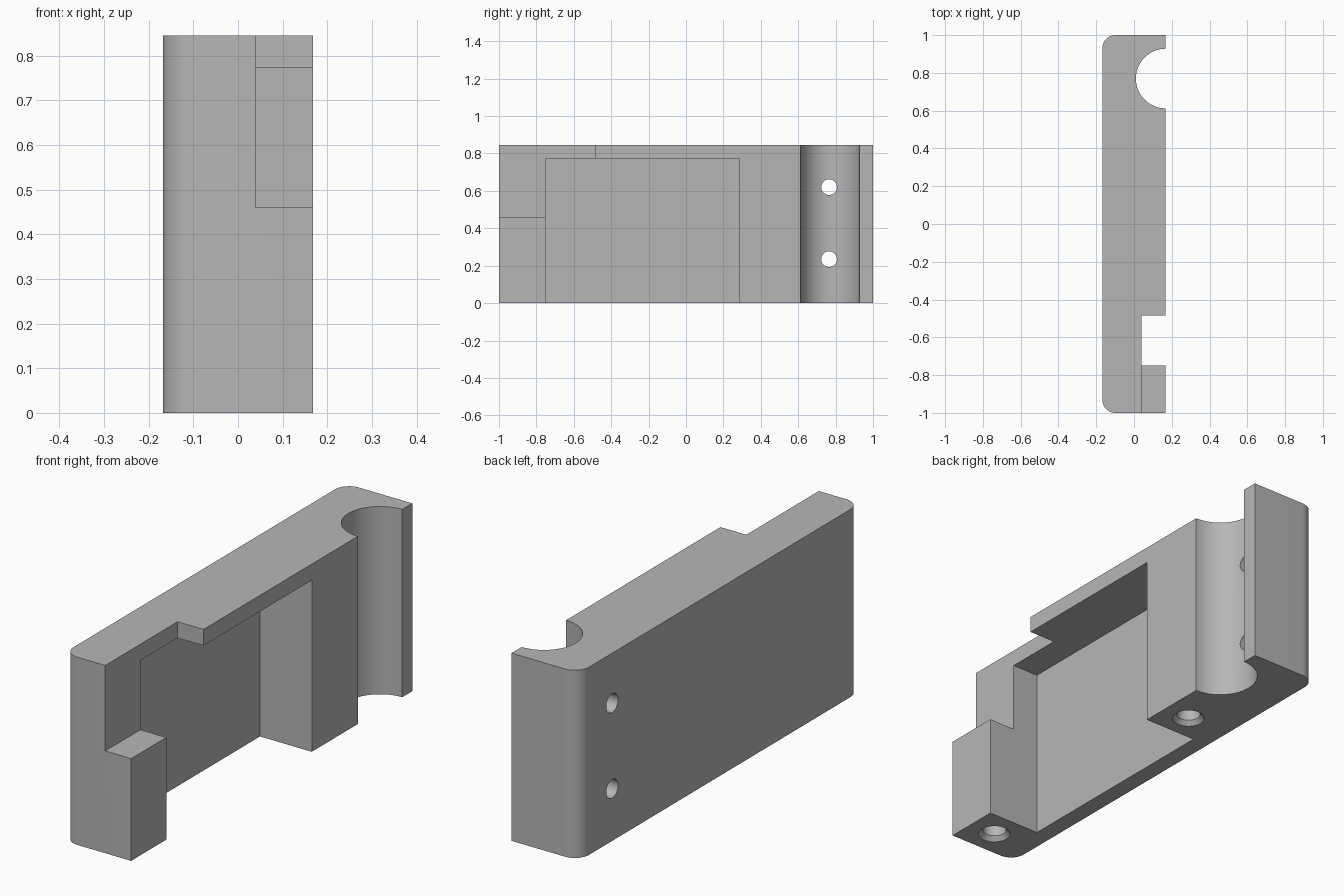
import bpy, bmesh
from math import pi, cos, sin
from mathutils import Matrix, Vector

cube = bpy.data.objects.get("Cube")
if cube:
    bpy.data.objects.remove(cube, do_unlink=True)

X0, X1, TOP = -0.168, 0.168, 0.845
CORNER = 0.07

grey = bpy.data.materials.new("plain grey")
grey.use_nodes = True
grey.diffuse_color = (0.47, 0.47, 0.47, 1)
grey.node_tree.nodes["Principled BSDF"].inputs["Base Color"].default_value = grey.diffuse_color


def make_object(name, bm):
    bmesh.ops.recalc_face_normals(bm, faces=bm.faces)
    mesh = bpy.data.meshes.new(name)
    bm.to_mesh(mesh)
    bm.free()
    mesh.materials.append(grey)
    obj = bpy.data.objects.new(name, mesh)
    bpy.context.collection.objects.link(obj)
    return obj


def box(name, low, high):
    bm = bmesh.new()
    low, high = Vector(low), Vector(high)
    size = Matrix.Diagonal((high - low).to_4d())
    bmesh.ops.create_cube(bm, size=1, matrix=Matrix.Translation((low + high) / 2) @ size)
    return make_object(name, bm)


def cylinder(name, centre, radius, depth, axis="Z", sides=48, tip=None):
    bm = bmesh.new()
    turn = Matrix.Rotation(pi / 2, 4, "Y") if axis == "X" else Matrix()
    bmesh.ops.create_cone(bm, cap_ends=True, segments=sides, radius1=radius,
                          radius2=radius if tip is None else tip, depth=depth,
                          matrix=Matrix.Translation(centre) @ turn)
    return make_object(name, bm)


def cut(target, cutter):
    mod = target.modifiers.new("cut", "BOOLEAN")
    mod.operation, mod.solver, mod.object = "DIFFERENCE", "EXACT", cutter
    bpy.context.view_layer.objects.active = target
    bpy.ops.object.modifier_apply(modifier=mod.name)
    bpy.data.objects.remove(cutter, do_unlink=True)


# Main block: plan outline with two rounded corners, extruded upwards
outline = [(X1, -1), (X1, 1)]
for side, start in ((1, pi / 2), (-1, pi)):
    for i in range(13):
        a = start + i / 12 * pi / 2
        outline.append((X0 + CORNER + CORNER * cos(a), side * (1 - CORNER) + CORNER * sin(a)))
bm = bmesh.new()
base = bm.faces.new([bm.verts.new((x, y, 0)) for x, y in outline])
raised = bmesh.ops.extrude_face_region(bm, geom=[base])["geom"]
bmesh.ops.translate(bm, vec=(0, 0, TOP),
                    verts=[v for v in raised if isinstance(v, bmesh.types.BMVert)])
block = make_object("bracket_block", bm)

# Large pocket open to the side and the bottom
cut(block, box("pocket_cutter", (-0.09, -0.75, -0.2), (0.4, 0.285, 0.772)))
# Upper front corner notch
cut(block, box("notch_cutter", (0.039, -1.2, 0.46), (0.4, -0.485, 1.1)))
# Half-round vertical channel
cut(block, cylinder("channel_cutter", (X1, 0.77, TOP / 2), 0.158, 1.4, sides=64))
# Cross holes into the channel
for z in (0.235, 0.62):
    cut(block, cylinder("cross_hole_cutter", (-0.1, 0.765, z), 0.042, 0.4, "X", 32))
# Blind holes with countersunk rims underneath
for y in (-0.876, 0.408):
    cut(block, cylinder("blind_hole_cutter", (0.04, y, 0.1), 0.05, 0.4, sides=32))
    cut(block, cylinder("countersink_cutter", (0.04, y, 0), 0.085, 0.04, sides=32, tip=0.05))

bpy.ops.object.select_all(action="DESELECT")
block.select_set(True)
bpy.context.view_layer.objects.active = block
bpy.ops.object.shade_smooth_by_angle(angle=pi / 6)
